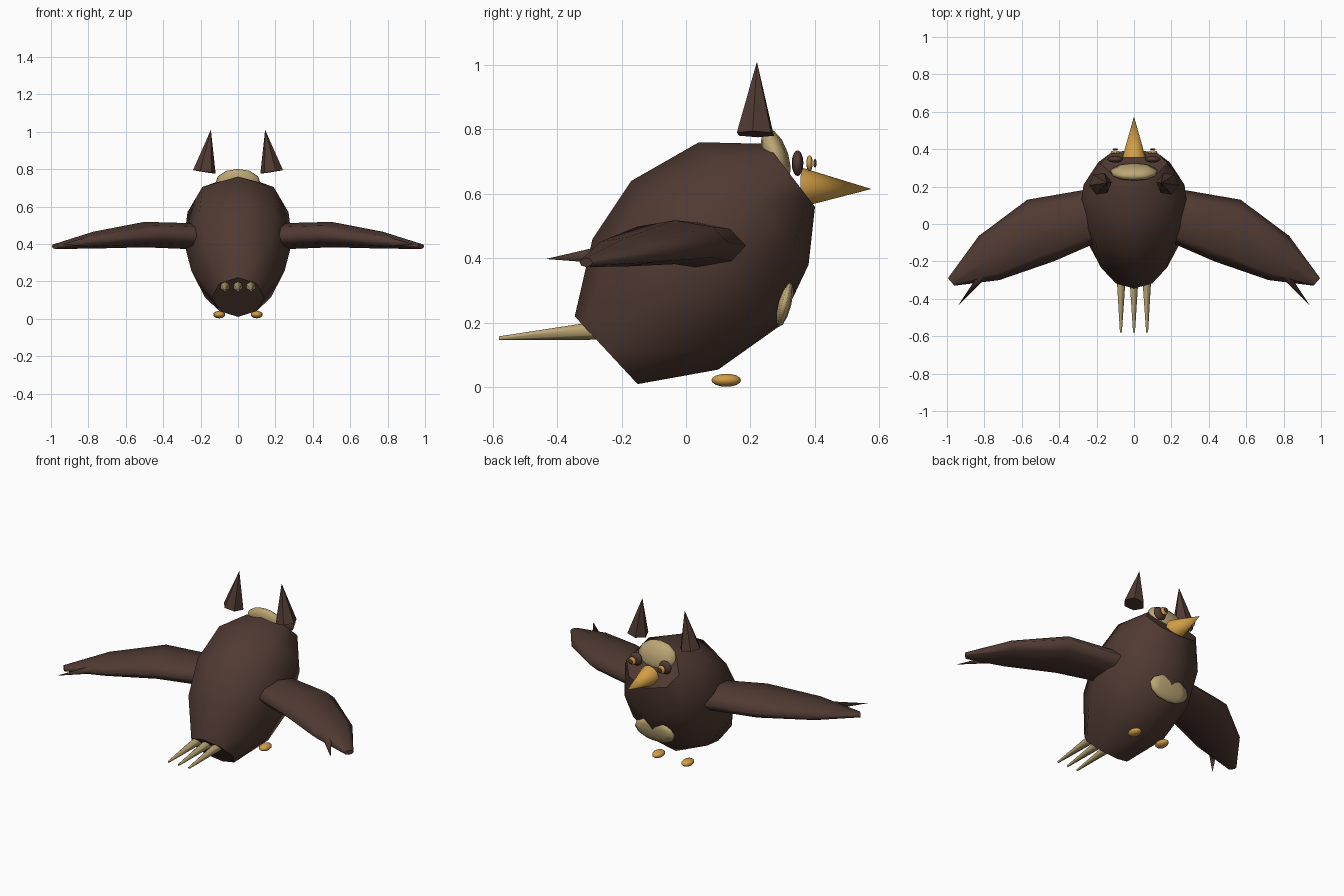
import bpy, bmesh, math
from mathutils import Vector, Matrix

cube = bpy.data.objects.get("Cube")
if cube:
    bpy.data.objects.remove(cube, do_unlink=True)


def material(name, rgb):
    m = bpy.data.materials.new(name)
    m.use_nodes = True
    m.diffuse_color = (*rgb, 1)
    m.node_tree.nodes["Principled BSDF"].inputs["Base Color"].default_value = (*rgb, 1)
    return m


BROWN = material("dark_brown", (0.08, 0.042, 0.032))
TAN = material("tan", (0.50, 0.38, 0.175))
GOLD = material("gold", (0.64, 0.34, 0.06))


def finish(bm, name, mat, smooth=True):
    """Turn a bmesh into an object; large end caps stay flat."""
    bmesh.ops.recalc_face_normals(bm, faces=bm.faces)
    for f in bm.faces:
        f.smooth = smooth and len(f.verts) < 5
    mesh = bpy.data.meshes.new(name)
    bm.to_mesh(mesh)
    bm.free()
    mesh.materials.append(mat)
    ob = bpy.data.objects.new(name, mesh)
    bpy.context.collection.objects.link(ob)
    return ob


def loft(name, rings, mat, sides=8):
    """Skin elliptical rings given as (end a, end b, half-axis vector)."""
    bm = bmesh.new()
    loops = []
    for a, b, v in rings:
        a, b, v = Vector(a), Vector(b), Vector(v)
        angles = [2 * math.pi * i / sides for i in range(sides)]
        loops.append([bm.verts.new((a + b) / 2 + (a - b) / 2 * math.cos(t) + v * math.sin(t))
                      for t in angles])
    for p, q in zip(loops, loops[1:]):
        for i in range(sides):
            j = (i + 1) % sides
            bm.faces.new((p[i], p[j], q[j], q[i]))
    bm.faces.new(loops[0])
    bm.faces.new(loops[-1])
    return finish(bm, name, mat)


def cone(name, base, tip, r1, mat, r2=0.0, sides=6, smooth=True):
    base, tip = Vector(base), Vector(tip)
    axis = tip - base
    bm = bmesh.new()
    place = Matrix.Translation((base + tip) / 2) @ axis.to_track_quat('Z', 'Y').to_matrix().to_4x4()
    bmesh.ops.create_cone(bm, cap_ends=True, segments=sides, radius1=r1, radius2=r2,
                          depth=axis.length, matrix=place)
    return finish(bm, name, mat, smooth)


def ellipsoid(name, centre, radii, mat, tilt=0, u=12, v=8):
    bm = bmesh.new()
    place = (Matrix.Translation(centre) @ Matrix.Rotation(math.radians(tilt), 4, 'X')
             @ Matrix.Diagonal((*radii, 1)))
    bmesh.ops.create_uvsphere(bm, u_segments=u, v_segments=v, radius=1, matrix=place)
    return finish(bm, name, mat)


# Egg-shaped body: tilted rings from rump to face (back y,z / belly y,z / half width)
body = [(-0.345, 0.22, -0.15, 0.01, 0.14),
        (-0.29, 0.46, 0.10, 0.055, 0.25),
        (-0.17, 0.64, 0.29, 0.19, 0.29),
        (0.04, 0.76, 0.38, 0.38, 0.27),
        (0.25, 0.755, 0.40, 0.56, 0.18)]
loft("body", [((0, y1, z1), (0, y2, z2), (w, 0, 0)) for y1, z1, y2, z2, w in body], BROWN)

# Brow and chest patches
ellipsoid("brow_patch", (0, 0.278, 0.715), (0.13, 0.04, 0.09), TAN, tilt=18, u=10, v=6)
ellipsoid("chest_patch", (0, 0.305, 0.26), (0.14, 0.022, 0.075), TAN, tilt=-14, u=10, v=6)

# Beak
cone("beak", (0, 0.355, 0.62), (0, 0.575, 0.615), 0.062, GOLD, sides=12)

# Tail feathers
for label, x in (("right", -1), ("middle", 0), ("left", 1)):
    cone(f"{label}_tail_feather", (0.068 * x, -0.2, 0.182), (0.07 * x, -0.58, 0.152),
         0.034, TAN, r2=0.006)

# Wing stations: leading x,y / trailing x,y / height / half thickness
wing = [(0.22, 0.19, 0.20, -0.10, 0.44, 0.07),
        (0.57, 0.13, 0.43, -0.20, 0.45, 0.068),
        (0.83, -0.064, 0.72, -0.30, 0.42, 0.045),
        (0.995, -0.29, 0.96, -0.33, 0.387, 0.014)]

# Paired parts
for side, s in (("left", 1), ("right", -1)):
    loft(f"{side}_wing", [((s * x1, y1, z), (s * x2, y2, z), (0, 0, h))
                          for x1, y1, x2, y2, z, h in wing], BROWN)
    cone(f"{side}_wing_feather", (s * 0.78, -0.24, 0.413), (s * 0.94, -0.435, 0.398),
         0.03, BROWN)
    cone(f"{side}_ear_tuft", (s * 0.18, 0.215, 0.785), (s * 0.145, 0.22, 1.01),
         0.062, BROWN, smooth=False)
    ellipsoid(f"{side}_eye_socket", (s * 0.1, 0.346, 0.695), (0.042, 0.018, 0.04), BROWN)
    ellipsoid(f"{side}_eye", (s * 0.1, 0.383, 0.695), (0.025, 0.01, 0.025), GOLD)
    ellipsoid(f"{side}_pupil", (s * 0.1, 0.40, 0.695), (0.014, 0.005, 0.014), BROWN)
    ellipsoid(f"{side}_foot", (s * 0.1, 0.125, 0.022), (0.032, 0.046, 0.02), GOLD)
